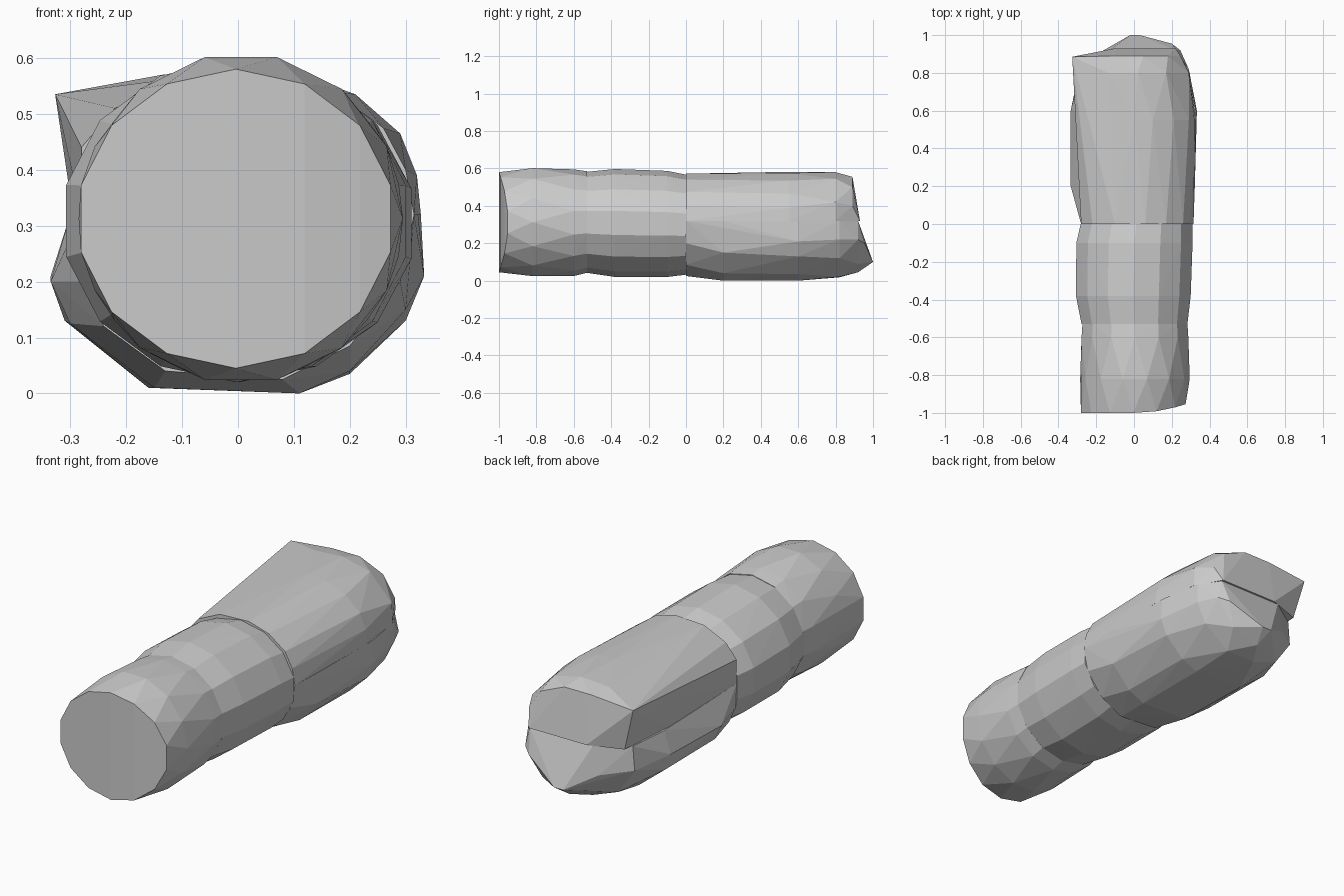
import bpy, bmesh, math


def ring(y, x0, x1, z0, z1, n=14, turn=0.5, slant=0.0):
    """Elliptical cross-section; slant pushes the right-hand side back along y."""
    cx, cz, rx, rz = (x0 + x1) / 2, (z0 + z1) / 2, (x1 - x0) / 2, (z1 - z0) / 2
    pts = []
    for i in range(n):
        a = 2 * math.pi * (i + turn) / n
        x = cx + rx * math.cos(a)
        pts.append((x, y + slant * max(0, x / rx) ** 2, cz + rz * math.sin(a)))
    return pts


def section(y, profile):
    return [(x, y, z) for x, z in profile]


def hull(name, pts):
    """Faceted convex solid through the given sections."""
    bm = bmesh.new()
    for p in pts:
        bm.verts.new(p)
    res = bmesh.ops.convex_hull(bm, input=bm.verts[:])
    junk = {g for g in res["geom_interior"] + res["geom_unused"]
            if isinstance(g, bmesh.types.BMVert)}
    bmesh.ops.delete(bm, geom=list(junk), context='VERTS')
    bmesh.ops.recalc_face_normals(bm, faces=bm.faces[:])
    me = bpy.data.meshes.new(name)
    bm.to_mesh(me)
    bm.free()
    ob = bpy.data.objects.new(name, me)
    bpy.context.collection.objects.link(ob)
    return ob


# Front segment with its slanted end cap
hull("front_segment",
     ring(-1.0, -0.288, 0.28, 0.045, 0.58, slant=0.05)
     + ring(-0.82, -0.285, 0.295, 0.017, 0.609, turn=0)
     + ring(-0.60, -0.285, 0.295, 0.025, 0.595)
     + ring(-0.53, -0.28, 0.29, 0.042, 0.585))

# Middle segment, slightly barrel shaped
hull("middle_segment",
     ring(-0.53, -0.285, 0.29, 0.042, 0.582)
     + ring(-0.38, -0.315, 0.308, 0.02, 0.597)
     + ring(-0.10, -0.313, 0.318, 0.02, 0.587)
     + ring(0.0, -0.29, 0.316, 0.032, 0.567))

# Back segment, upper half with the raised left corner
hull("back_upper",
     section(0.0, [(-0.28, 0.32), (-0.28, 0.44), (-0.22, 0.51), (-0.10, 0.565),
                   (0.06, 0.572), (0.17, 0.54), (0.26, 0.475), (0.30, 0.40), (0.315, 0.32)])
     + section(0.55, [(-0.295, 0.32), (0.0, 0.582), (0.10, 0.575), (0.21, 0.535),
                      (0.29, 0.465), (0.32, 0.39), (0.327, 0.32)])
     + section(0.80, [(-0.135, 0.57), (0.02, 0.58), (0.17, 0.545), (0.29, 0.42), (0.295, 0.32)])
     + [(-0.327, 0.885, 0.535), (-0.30, 0.86, 0.44), (-0.27, 0.87, 0.32)]
     + section(0.89, [(-0.10, 0.555), (0.05, 0.555), (0.18, 0.50), (0.245, 0.40)])
     + section(0.93, [(-0.10, 0.32), (0.10, 0.32), (0.22, 0.32)]))

# Back segment, lower half with the pointed heel
hull("back_lower",
     section(0.0, [(-0.28, 0.32), (-0.275, 0.20), (-0.24, 0.12), (-0.13, 0.04),
                   (0.08, 0.025), (0.20, 0.085), (0.29, 0.20), (0.315, 0.32)])
     + section(0.20, [(-0.335, 0.20), (-0.30, 0.125), (-0.15, 0.01), (0.11, 0.0),
                      (0.20, 0.04), (0.30, 0.15), (0.322, 0.32)])
     + section(0.60, [(-0.335, 0.21), (-0.31, 0.13), (-0.16, 0.01), (0.11, 0.0),
                      (0.20, 0.035), (0.30, 0.13), (0.333, 0.21), (0.327, 0.32), (-0.30, 0.32)])
     + section(0.82, [(-0.28, 0.32), (-0.29, 0.20), (-0.20, 0.07), (-0.06, 0.018),
                      (0.10, 0.02), (0.24, 0.12), (0.29, 0.22), (0.29, 0.32)])
     + section(0.92, [(-0.13, 0.32), (-0.16, 0.18), (0.0, 0.045), (0.15, 0.09),
                      (0.245, 0.22), (0.22, 0.32)])
     + [(-0.02, 1.0, 0.10), (0.03, 1.0, 0.10), (0.20, 0.955, 0.20)])
